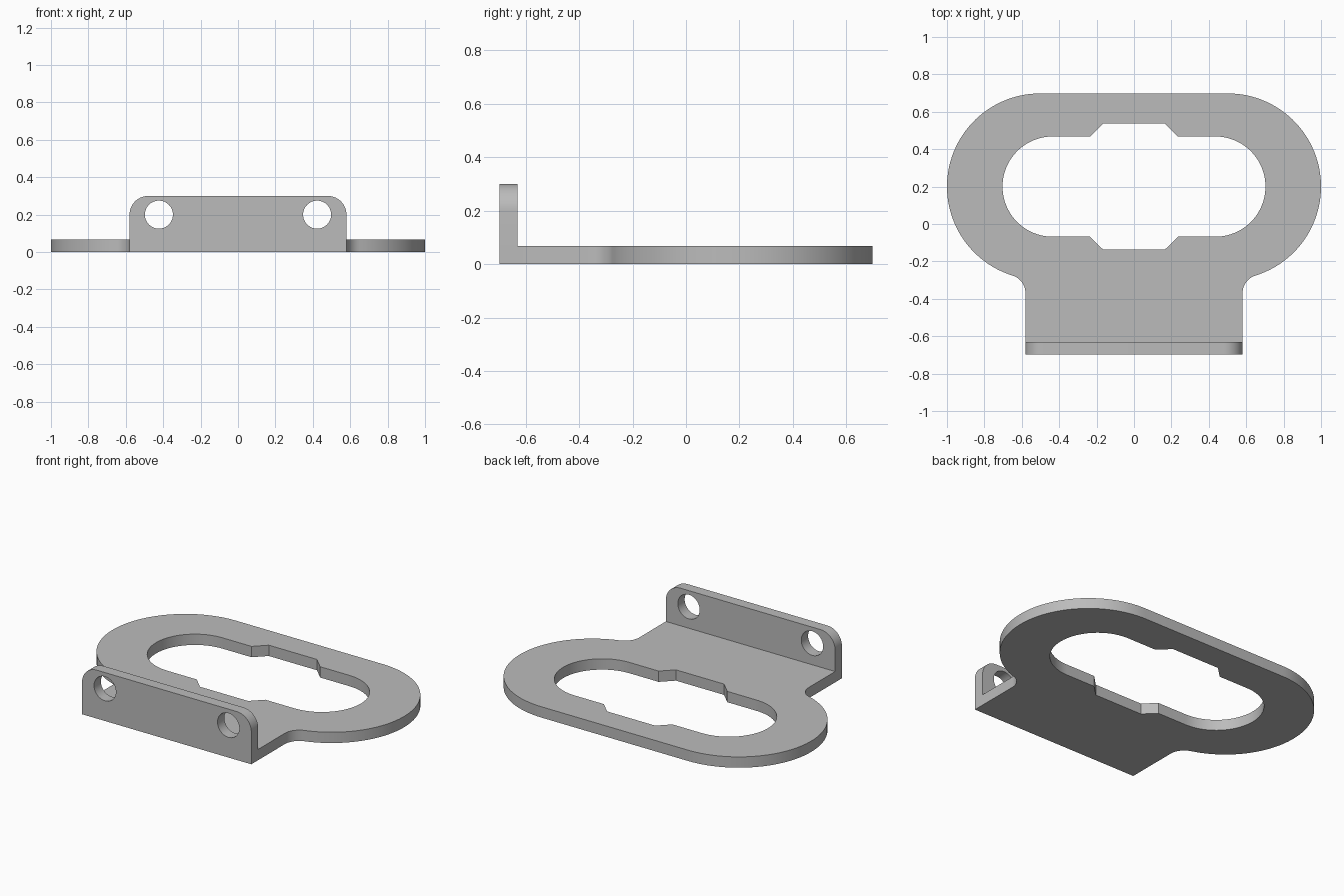
import bpy, bmesh
from math import pi, sin, cos, atan2, sqrt
from mathutils import Vector

cube = bpy.data.objects.get("Cube")
if cube:
    bpy.data.objects.remove(cube, do_unlink=True)

THICK = 0.067             # sheet thickness
FRONT = -0.698            # front face of the upright flange
WIDTH = 0.58              # half width of the flange
CY = 0.2                  # centre line of the ring

grey = bpy.data.materials.new("plain_grey")
grey.use_nodes = True
colour = (0.5, 0.5, 0.5, 1)
grey.diffuse_color = colour
grey.node_tree.nodes["Principled BSDF"].inputs["Base Color"].default_value = colour


def arc(cx, cy, r, start, end, steps):
    angles = [start + (end - start) * i / steps for i in range(steps + 1)]
    return [(cx + r * cos(a), cy + r * sin(a)) for a in angles]


def mirrored(half):
    return half + [(-x, y) for x, y in reversed(half)]


def sheet(name, loops, place, push):
    """Fill an outline with holes and extrude it into a solid."""
    bm = bmesh.new()
    for loop in loops:
        verts = [bm.verts.new(place(u, v)) for u, v in loop]
        for a, b in zip(verts, verts[1:] + verts[:1]):
            bm.edges.new((a, b))
    bmesh.ops.triangle_fill(bm, edges=bm.edges[:], use_beauty=True)
    new = bmesh.ops.extrude_face_region(bm, geom=bm.faces[:])["geom"]
    bmesh.ops.translate(bm, vec=Vector(push),
                        verts=[g for g in new if isinstance(g, bmesh.types.BMVert)])
    bmesh.ops.recalc_face_normals(bm, faces=bm.faces[:])
    mesh = bpy.data.meshes.new(name)
    bm.to_mesh(mesh)
    bm.free()
    mesh.materials.append(grey)
    obj = bpy.data.objects.new(name, mesh)
    bpy.context.collection.objects.link(obj)
    bpy.ops.object.select_all(action="DESELECT")
    obj.select_set(True)
    bpy.context.view_layer.objects.active = obj
    bpy.ops.object.shade_smooth_by_angle()
    return obj


# Ring plate outline: straight tab, concave fillet, large round end
R, CX, FILLET = 0.498, 0.502, 0.1
dx = WIDTH + FILLET - CX
dy = -sqrt((R + FILLET) ** 2 - dx ** 2)
turn = atan2(dy, dx)
outline = mirrored([(WIDTH, FRONT + THICK)]
                   + arc(WIDTH + FILLET, CY + dy, FILLET, pi, pi + turn, 12)
                   + arc(CX, CY, R, turn, pi / 2, 48))

# Slot window with a chamfered notch on both long sides
r = 0.268
window = mirrored([(0.165, CY - 0.337), (0.235, CY - r)]
                  + arc(0.435, CY, r, -pi / 2, pi / 2, 40)
                  + [(0.235, CY + r), (0.165, CY + 0.337)])

sheet("ring_plate", [outline, window], lambda u, v: (u, v, 0), (0, 0, THICK))

# Upright flange with rounded top corners and two bolt holes
HEIGHT, CORNER = 0.3, 0.1
panel = mirrored([(WIDTH, 0), (WIDTH, THICK)]
                 + arc(WIDTH - CORNER, HEIGHT - CORNER, CORNER, 0, pi / 2, 14))
holes = [arc(s * 0.423, 0.2, 0.075, 0, 2 * pi, 40)[:-1] for s in (-1, 1)]
sheet("front_flange", [panel] + holes, lambda u, v: (u, FRONT, v), (0, THICK, 0))
